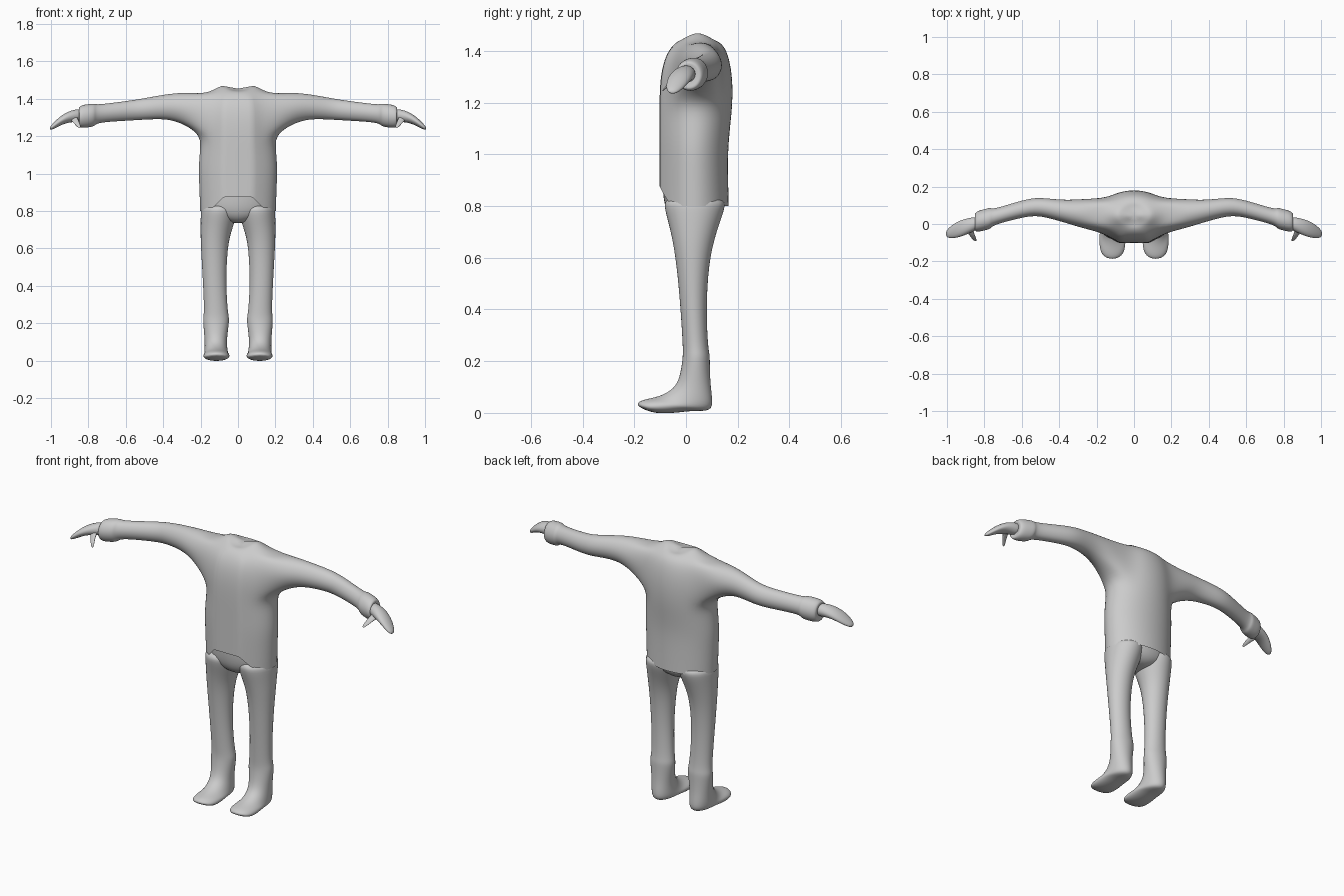
import bpy, bmesh
from math import sin, cos, pi, radians

if "Cube" in bpy.data.objects:
    bpy.data.objects.remove(bpy.data.objects["Cube"])


def skin(bm, rings, cap_start=False, cap_end=True):
    """Join successive vertex rings with quads, optionally capping the ends."""
    for a, b in zip(rings, rings[1:]):
        n = len(a)
        for i in range(n):
            j = (i + 1) % n
            bm.faces.new((a[i], a[j], b[j], b[i]))
    if cap_start:
        bm.faces.new(rings[0])
    if cap_end:
        bm.faces.new(rings[-1])


def finish(bm, name, mirror=False):
    bmesh.ops.recalc_face_normals(bm, faces=bm.faces)
    me = bpy.data.meshes.new(name)
    bm.to_mesh(me)
    bm.free()
    ob = bpy.data.objects.new(name, me)
    bpy.context.collection.objects.link(ob)
    if mirror:
        m = ob.modifiers.new("Mirror", 'MIRROR')
        m.use_mirror_merge = False
    s = ob.modifiers.new("Subdivision", 'SUBSURF')
    s.levels = s.render_levels = 2
    for p in me.polygons:
        p.use_smooth = True
    return ob


def tilted_ring(bm, yf, zf, yb, zb, x0, x1, n=12, k=1.045):
    """Ellipse whose long axis runs from a front point to a back point."""
    out = []
    for i in range(n):
        t = 2 * pi * i / n
        s = k * sin(t)
        out.append(bm.verts.new(((x0 + x1) / 2 + k * (x1 - x0) / 2 * cos(t),
                                 (yf + yb) / 2 + s * (yb - yf) / 2,
                                 (zf + zb) / 2 + s * (zb - zf) / 2)))
    return out


# Jacket body: z, half width, front y, back y
bm = bmesh.new()
N, LOW, HIGH = 16, 4, 7
body = [(0.80, .202, -.10, .165), (0.94, .207, -.10, .162), (1.03, .211, -.10, .163),
        (1.12, .203, -.10, .172), (1.20, .198, -.10, .18), (1.29, .20, -.097, .18),
        (1.37, .19, -.082, .168), (1.425, .165, -.05, .145), (1.458, .095, -.02, .11),
        (1.455, .07, 0, .09)]
rings = []
for r, (z, a, yf, yb) in enumerate(body):
    ring = []
    for i in range(N):
        t = 2 * pi * i / N
        s = sin(t)
        if i in (11, 13) and r < 8:
            s = -.985                       # flat front panel
        zz = z
        if r == 0 and i in (11, 12, 13):
            zz = .875                       # open hem notch
        if r >= 8:
            zz += .014 - .03 * s * s        # collar dips front and back
        ring.append(bm.verts.new((1.025 * a * cos(t),
                                  (yf + yb) / 2 + 1.025 * s * (yb - yf) / 2, zz)))
    rings.append(ring)
for r in range(len(rings) - 1):
    for i in range(N):
        j = (i + 1) % N
        if LOW <= r < HIGH and i in (14, 15, 0, 1, 6, 7, 8, 9):
            continue                        # armholes
        bm.faces.new((rings[r][i], rings[r][j], rings[r + 1][j], rings[r + 1][i]))
bm.faces.new(rings[-1])

# Sleeves and cuffs grown from the armholes: x, y, z, y radius, z radius
sleeve = [(.27, .055, 1.345, .080, .089), (.36, .066, 1.359, .062, .068),
          (.45, .083, 1.352, .053, .060), (.53, .095, 1.342, .048, .055),
          (.62, .075, 1.333, .046, .051), (.755, .036, 1.320, .042, .047),
          (.765, .032, 1.314, .057, .060), (.795, .023, 1.310, .058, .062),
          (.835, .014, 1.305, .057, .061), (.853, .009, 1.304, .048, .050),
          (.845, .009, 1.304, .032, .034)]
angles = [-135, -112.5, -90, -67.5, -45, -15, 15, 45, 67.5, 90, 112.5, 135, 165, 195]
for side in (1, -1):
    def col(i):
        return i % N if side == 1 else (8 - i) % N
    hole = [rings[LOW][col(i)] for i in range(-2, 3)]
    hole += [rings[r][col(2)] for r in range(LOW + 1, HIGH)]
    hole += [rings[HIGH][col(i)] for i in range(2, -3, -1)]
    hole += [rings[r][col(-2)] for r in range(HIGH - 1, LOW, -1)]
    loops = [hole]
    for x, y, z, ry, rz in sleeve:
        loops.append([bm.verts.new((side * x, y + 1.03 * ry * cos(radians(d)),
                                    z + 1.03 * rz * sin(radians(d)))) for d in angles])
    skin(bm, loops)
# Sharpen the front opening edges
crease = bm.edges.layers.float.new("crease_edge")
for c in (11, 13):
    for r in range(7):
        e = bm.edges.get((rings[r][c], rings[r + 1][c]))
        if e:
            e[crease] = .5
finish(bm, "jacket")

# Hands: mitten palm along x, thumb along its own path
bm = bmesh.new()
palm = [(.82, .010, 1.310, .030, .034), (.87, -.005, 1.311, .040, .034),
        (.92, -.022, 1.299, .045, .028), (.96, -.036, 1.275, .040, .023),
        (.99, -.048, 1.252, .028, .016), (1.006, -.053, 1.241, .013, .008)]
skin(bm, [[bm.verts.new((x, y + 1.04 * ry * cos(2 * pi * i / 12),
                         z + 1.04 * rz * sin(2 * pi * i / 12))) for i in range(12)]
          for x, y, z, ry, rz in palm], True)
thumb = [(.885, -.015, 1.305, .024), (.872, -.048, 1.287, .018),
         (.857, -.075, 1.264, .013), (.845, -.092, 1.245, .007)]
skin(bm, [[bm.verts.new((x + r * cos(2 * pi * i / 8), y + .5 * r * sin(2 * pi * i / 8),
                         z + r * sin(2 * pi * i / 8))) for i in range(8)]
          for x, y, z, r in thumb], True)
finish(bm, "hand", True)

# Legs and boots: front y z, back y z, inner x, outer x
bm = bmesh.new()
leg = [(-.085, .84, .155, .84, .005, .195), (-.083, .79, .150, .79, .005, .199),
       (-.066, .73, .128, .73, .022, .200), (-.050, .66, .106, .66, .046, .200),
       (-.036, .57, .088, .57, .058, .196), (-.022, .42, .078, .42, .065, .187),
       (-.012, .26, .084, .26, .055, .180), (-.012, .225, .092, .225, .047, .187),
       (-.015, .19, .092, .19, .050, .185), (-.028, .12, .094, .11, .060, .178),
       (-.058, .085, .103, .05, .058, .178), (-.105, .063, .100, .004, .052, .180),
       (-.150, .054, .025, .010, .046, .184), (-.183, .045, -.050, -.002, .045, .186),
       (-.192, .026, -.130, -.002, .062, .170)]
skin(bm, [tilted_ring(bm, *r) for r in leg], True)
finish(bm, "leg_and_boot", True)

# Hips and shirt front, seen through the jacket opening
bm = bmesh.new()
hips = [(-.02, .735, .08, .735, -.04, .04), (-.055, .752, .12, .752, -.10, .10),
        (-.080, .79, .145, .79, -.185, .185), (-.090, .85, .150, .85, -.19, .19),
        (-.092, .93, .150, .93, -.19, .19)]
skin(bm, [tilted_ring(bm, *r, n=16, k=1.025) for r in hips], True, False)
finish(bm, "hips")
